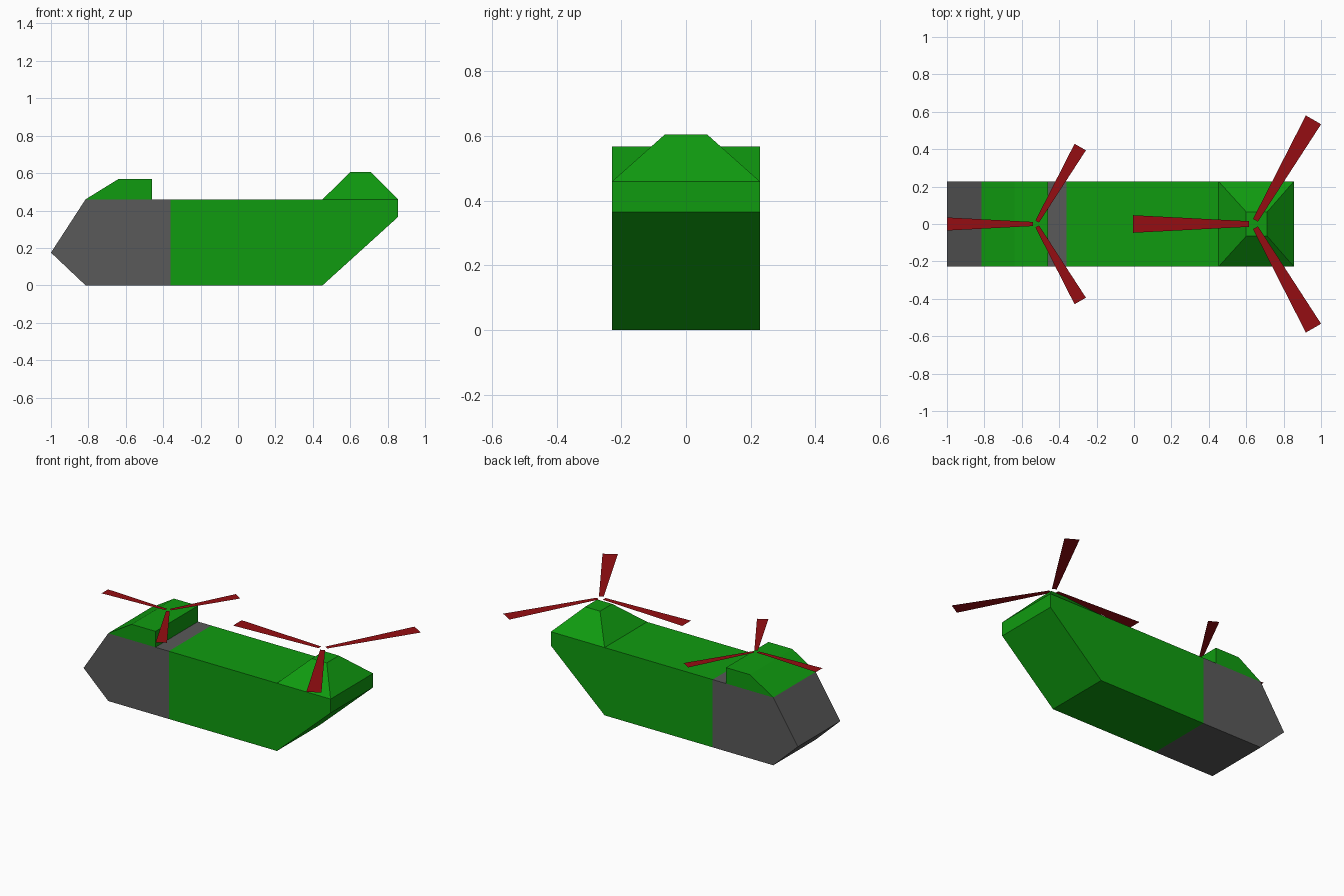
import bpy, bmesh, math

if "Cube" in bpy.data.objects:
    bpy.data.objects.remove(bpy.data.objects["Cube"])

W = 0.228  # half width of the fuselage


def material(name, rgb):
    m = bpy.data.materials.new(name)
    m.diffuse_color = (*rgb, 1)
    m.use_nodes = True
    m.node_tree.nodes["Principled BSDF"].inputs["Base Color"].default_value = m.diffuse_color
    return m


GREEN = material("green", (0.005, 0.33, 0.005))
GREY = material("dark_grey", (0.1, 0.1, 0.1))
RED = material("red", (0.3, 0.004, 0.006))


def finish(name, bm, mat):
    bmesh.ops.recalc_face_normals(bm, faces=bm.faces)
    me = bpy.data.meshes.new(name)
    bm.to_mesh(me)
    bm.free()
    me.materials.append(mat)
    ob = bpy.data.objects.new(name, me)
    bpy.context.collection.objects.link(ob)
    return ob


def loft(name, a, b, mat):
    """Closed solid between two matching point loops."""
    bm = bmesh.new()
    va, vb = ([bm.verts.new(p) for p in loop] for loop in (a, b))
    n = len(a)
    bm.faces.new(va)
    bm.faces.new(vb)
    for i in range(n):
        j = (i + 1) % n
        bm.faces.new((va[i], va[j], vb[j], vb[i]))
    return finish(name, bm, mat)


def side_profile(name, pts, mat):
    return loft(name, [(x, -W, z) for x, z in pts], [(x, W, z) for x, z in pts], mat)


def rotor(name, cx, z, root, length, w_root, w_tip):
    """Three flat tapered blades, one pointing to the nose."""
    bm = bmesh.new()
    for k in range(3):
        t = math.pi + k * math.tau / 3
        c, s = math.cos(t), math.sin(t)
        quad = ((root, -w_root), (length, -w_tip), (length, w_tip), (root, w_root))
        bm.faces.new([bm.verts.new((cx + r * c - w * s, r * s + w * c, z)) for r, w in quad])
    ob = finish(name, bm, RED)
    for p in ob.data.polygons:
        if p.normal.z < 0:
            p.flip()


# Fuselage: grey cockpit, green cabin with sloped tail
side_profile("cockpit", [(-1, 0.175), (-0.815, 0), (-0.36, 0), (-0.36, 0.46), (-0.815, 0.46)], GREY)
side_profile("cabin", [(-0.36, 0), (0.452, 0), (0.855, 0.365), (0.855, 0.46), (-0.36, 0.46)], GREEN)

# Front rotor housing
side_profile("front_housing", [(-0.815, 0.46), (-0.46, 0.46), (-0.46, 0.568), (-0.64, 0.568)], GREEN)

# Rear rotor pylon: truncated pyramid
loft("rear_pylon",
     [(0.452, -W, 0.46), (0.855, -W, 0.46), (0.855, W, 0.46), (0.452, W, 0.46)],
     [(0.6, -0.065, 0.605), (0.712, -0.065, 0.605), (0.712, 0.065, 0.605), (0.6, 0.065, 0.605)], GREEN)

# Rotors float just above their housings
rotor("front_rotor", -0.525, 0.608, 0.015, 0.475, 0.011, 0.035)
rotor("rear_rotor", 0.638, 0.66, 0.023, 0.643, 0.015, 0.047)
